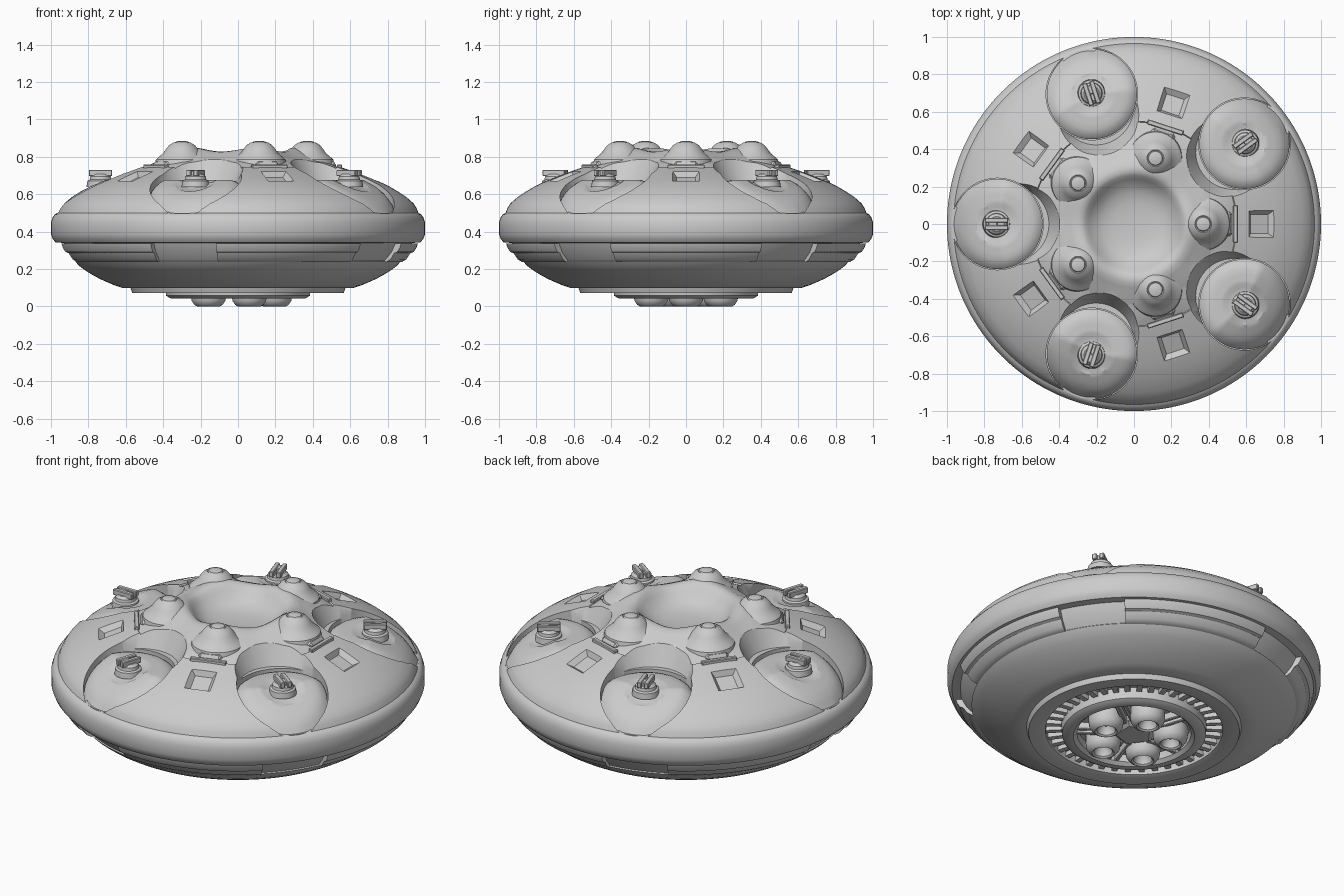
import bpy, bmesh, math
from math import sin, cos, pi, radians
from mathutils import Matrix

if "Cube" in bpy.data.objects:
    bpy.data.objects.remove(bpy.data.objects["Cube"], do_unlink=True)

grey = bpy.data.materials.new("hull_grey")
grey.use_nodes = True
grey.diffuse_color = (0.6, 0.6, 0.6, 1)
grey.node_tree.nodes["Principled BSDF"].inputs["Base Color"].default_value = (0.6, 0.6, 0.6, 1)

STEP = 2 * pi / 5
FIVE = [i * STEP for i in range(5)]          # dome, panel and nozzle directions
BETWEEN = [a + STEP / 2 for a in FIVE]       # pod directions


def finish(name, bm):
    bmesh.ops.recalc_face_normals(bm, faces=bm.faces[:])
    mesh = bpy.data.meshes.new(name)
    bm.to_mesh(mesh)
    bm.free()
    mesh.materials.append(grey)
    ob = bpy.data.objects.new(name, mesh)
    bpy.context.collection.objects.link(ob)
    return ob


def place(angle, r, z=0.0):
    return Matrix.Rotation(angle, 4, 'Z') @ Matrix.Translation((r, 0, z))


def lathe(name, pts, seg=48, matrix=None):
    """Revolve an (r, z) profile that starts and ends on the axis."""
    bm = bmesh.new()
    rings = []
    for r, z in pts:
        n = seg if r > 0 else 1
        rings.append([bm.verts.new((r * cos(2 * pi * i / seg), r * sin(2 * pi * i / seg), z))
                      for i in range(n)])
    for a, b in zip(rings, rings[1:]):
        for i in range(seg):
            j = (i + 1) % seg
            quad = [a[i % len(a)], a[j % len(a)], b[j % len(b)], b[i % len(b)]]
            bm.faces.new(list(dict.fromkeys(quad)))
    if matrix:
        bm.transform(matrix)
    return finish(name, bm)


def arc_plate(name, pts, mid, half, seg=30):
    """Sweep a closed (r, z) section along an arc."""
    bm = bmesh.new()
    rings = []
    for i in range(seg + 1):
        a = mid - half + 2 * half * i / seg
        rings.append([bm.verts.new((r * cos(a), r * sin(a), z)) for r, z in pts])
    for a, b in zip(rings, rings[1:]):
        for i in range(len(pts)):
            j = (i + 1) % len(pts)
            bm.faces.new((a[i], a[j], b[j], b[i]))
    bm.faces.new(rings[0])
    bm.faces.new(rings[-1])
    return finish(name, bm)


def box(name, size, matrix, bevel=0.004):
    bm = bmesh.new()
    bmesh.ops.create_cube(bm, size=1)
    bmesh.ops.scale(bm, vec=size, verts=bm.verts[:])
    if bevel:
        bmesh.ops.bevel(bm, geom=bm.edges[:], offset=bevel, segments=1, affect='EDGES')
    bm.transform(matrix)
    return finish(name, bm)


def cut(target, cutter):
    cutter.hide_render = True
    mod = target.modifiers.new("cut", 'BOOLEAN')
    mod.operation, mod.solver, mod.object = 'DIFFERENCE', 'EXACT', cutter
    bpy.context.view_layer.objects.active = target
    bpy.ops.object.modifier_apply(modifier=mod.name)
    bpy.data.objects.remove(cutter, do_unlink=True)


# Hull: underside, recessed band, rim, upper shell and crater
under = [(0, .1), (.3, .1), (.305, .06), (.325, .043), (.36, .043), (.385, .058), (.39, .12),
         (.47, .12), (.475, .08), (.5, .072), (.565, .072), (.575, .1), (.62, .1), (.66, .113),
         (.7, .13), (.74, .148), (.78, .17), (.82, .195), (.85, .218), (.87, .24)]
rim = [(.865, .245), (.905, .29), (.93, .34), (.975, .342), (.99, .36), (1, .385), (1, .45),
       (.992, .475), (.98, .492), (.965, .5)]
shell = [(.955, .525), (.94, .55), (.9, .585), (.85, .618), (.8, .647), (.75, .67), (.7, .691),
         (.65, .71), (.6, .728), (.55, .745)]
crown = [(.545, .738), (.53, .745), (.5, .757), (.47, .768), (.44, .776), (.42, .786), (.4, .798),
         (.37, .81), (.34, .826), (.31, .838), (.28, .838), (.26, .826), (.24, .805), (.21, .775),
         (.17, .753), (.12, .74), (.06, .735), (0, .733)]
hull = lathe("hull", under + rim + shell + crown, 160)

# Scalloped crown: raised arms behind the domes, dips between them
for v in hull.data.vertices:
    r = v.co.xy.length
    if v.co.z > .7 and .2 < r < .54:
        wave = cos(5 * math.atan2(v.co.y, v.co.x))
        v.co.z += .014 * wave * sin(pi * (r - .2) / .34)

# Pockets for the pods and sunken squares in the panels
for a in BETWEEN:
    cut(hull, lathe("pod_cutter", [(0, .5), (.245, .5), (.245, 1), (0, 1)], 64, place(a, .73)))
    cut(hull, lathe("slope_cutter", [(0, .67), (.2, .67), (.27, .81), (0, .81)], 64, place(a, .655)))
for a in FIVE:
    tilt = place(a, .68, .697) @ Matrix.Rotation(radians(22), 4, 'Y') @ Matrix.Rotation(pi / 4, 4, 'Z')
    cut(hull, lathe("square_cutter", [(0, -.028), (.07, -.028), (.135, .03), (0, .03)], 4, tilt))


def shell_height(r):
    for (r1, z1), (r2, z2) in zip(rim[-1:] + shell, shell):
        if r2 <= r <= r1:
            return z2 + (z1 - z2) * (r - r2) / (r1 - r2)
    return .5 if r > .9 else .75


# Pods: shallow discs that follow the shell, each with a small swivel mount
for n, a in enumerate(BETWEEN):
    pod = lathe(f"pod_{n}", [(0, .6), (.06, .6), (.09, .6), (.11, .6), (.13, .6), (.16, .6), (.19, .6),
                             (.215, .6), (.232, .6), (.241, .6), (.241, .46), (0, .46)], 64)
    for v in pod.data.vertices:
        s = v.co.xy.length / .241
        if v.co.z > .5:
            r = math.hypot(.73 + v.co.x, v.co.y)
            z = min(.676, shell_height(r) - .008)
            z -= .03 * max(0, (s - .75) / .25) ** 2 + (.012 if s < .42 else 0)
            v.co.z = max(.5, z)
    pod.data.transform(place(a, .73))
    lathe(f"mount_base_{n}", [(0, .64), (.075, .64), (.07, .672), (.058, .678), (.055, .695),
                              (.04, .708), (0, .71)], 32, place(a, .735))
    for side in (-1, 1):
        box(f"mount_arm_{n}_{side}", (.125, .026, .034), place(a, .735, .714) @ Matrix.Translation((0, side * .02, 0)))
    box(f"mount_pin_{n}", (.05, .03, .03), place(a, .755, .712))

# Domes around the crater, with round caps, and bars at the panel heads
for n, a in enumerate(FIVE):
    lathe(f"dome_{n}", [(0, .74), (.15, .74), (.14, .785), (.12, .803), (.1, .82), (.085, .842),
                        (.068, .863), (.045, .877), (.04, .874), (.036, .88), (.018, .885), (0, .886)],
          40, place(a, .37))
    box(f"panel_bar_{n}", (.026, .2, .03), place(a, .543, .744))
    box(f"crown_arm_{n}", (.1, .13, .04), place(a, .475, .762) @ Matrix.Rotation(radians(14), 4, 'Y'), .015)

# Belt plates under the rim
belt = [(.84, .237), (.875, .237), (.9, .252), (.922, .285), (.94, .292), (.955, .315), (.962, .338), (.84, .338)]
for n, a in enumerate(FIVE):
    arc_plate(f"belt_plate_{n}", belt, a, radians(25))

# Underside: teeth in the groove, hub, spokes and nozzles
for n in range(40):
    box(f"groove_tooth_{n}", (.085, .03, .03), place(n * pi / 20, .432, .11), 0)
lathe("hub", [(0, .05), (.1, .05), (.13, .07), (.13, .11), (0, .11)], 5, Matrix.Rotation(pi / 5, 4, 'Z'))
for n, a in enumerate(FIVE):
    lathe(f"nozzle_{n}", [(0, .055), (.03, .05), (.045, .03), (.05, .008), (.06, 0), (.075, .008),
                          (.09, .03), (.094, .06), (.094, .11), (0, .11)], 32, place(a, .195))
    for side in (-1, 1):
        box(f"spoke_{n}_{side}", (.2, .022, .05),
            place(a + STEP / 2, .21, .085) @ Matrix.Translation((0, side * .022, 0)))

# Smooth shading with crisp creases
bpy.ops.object.select_all(action='DESELECT')
for ob in bpy.context.collection.objects:
    if ob.type == 'MESH' and grey.name in ob.data.materials:
        ob.select_set(True)
bpy.context.view_layer.objects.active = hull
bpy.ops.object.shade_smooth_by_angle(angle=radians(32))
